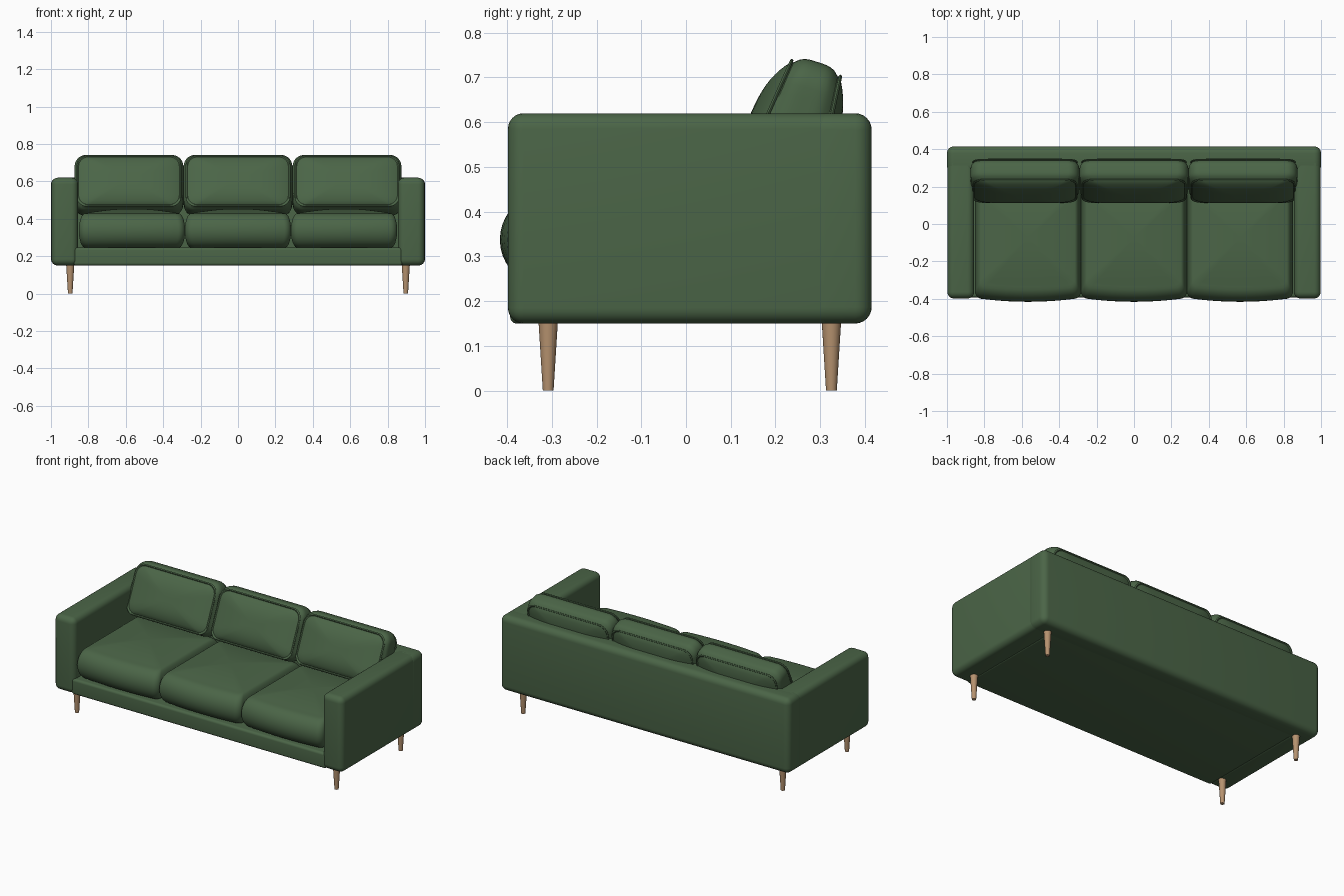
import bpy, bmesh, math
from mathutils import Matrix

if "Cube" in bpy.data.objects:
    bpy.data.objects.remove(bpy.data.objects["Cube"])


def material(name, rgb):
    m = bpy.data.materials.new(name)
    m.diffuse_color = (*rgb, 1)
    m.use_nodes = True
    m.node_tree.nodes["Principled BSDF"].inputs["Base Color"].default_value = m.diffuse_color
    return m


green = material("green fabric", (0.07, 0.13, 0.063))
wood = material("light wood", (0.47, 0.29, 0.16))


def finish(bm, name, mat, angle=40):
    bmesh.ops.recalc_face_normals(bm, faces=bm.faces[:])
    me = bpy.data.meshes.new(name)
    bm.to_mesh(me)
    bm.free()
    me.materials.append(mat)
    ob = bpy.data.objects.new(name, me)
    bpy.context.collection.objects.link(ob)
    bpy.ops.object.select_all(action='DESELECT')
    ob.select_set(True)
    bpy.context.view_layer.objects.active = ob
    bpy.ops.object.shade_smooth_by_angle(angle=math.radians(angle))
    return ob


def rounded_box(name, lo, hi, r):
    bm = bmesh.new()
    bmesh.ops.create_cube(bm, size=1)
    for v in bm.verts:
        v.co = [(a + b) / 2 + c * (b - a) for a, b, c in zip(lo, hi, v.co)]
    bmesh.ops.bevel(bm, geom=bm.edges[:], offset=r, segments=6, profile=0.5, affect='EDGES')
    return finish(bm, name, green)


def rounded_rect(hw, hd, r, corner=7, side=8):
    """Outline points of a rounded rectangle, with subdivided sides."""
    pts = []
    for k, (sx, sy) in enumerate([(1, 1), (-1, 1), (-1, -1), (1, -1)]):
        for i in range(corner + 1):
            a = math.pi / 2 * (k + i / corner)
            pts.append((sx * (hw - r) + r * math.cos(a), sy * (hd - r) + r * math.sin(a)))
    out, n = [], corner + 1
    for i, p in enumerate(pts):
        out.append(p)
        if i % n == corner:
            q = pts[(i + 1) % len(pts)]
            out += [(p[0] + (q[0] - p[0]) * j / side, p[1] + (q[1] - p[1]) * j / side)
                    for j in range(1, side)]
    return out


def loft(hw, hd, r, rings, shape):
    """Stack scaled outlines; rings hold (scale x, scale y, height), shape places each point."""
    bm = bmesh.new()
    outline = rounded_rect(hw, hd, r)
    loops = [[bm.verts.new(shape(x * sx, y * sy, h)) for x, y in outline] for sx, sy, h in rings]
    n = len(outline)
    for a, b in zip(loops, loops[1:]):
        for i in range(n):
            bm.faces.new((a[i], a[(i + 1) % n], b[(i + 1) % n], b[i]))
    bm.faces.new(loops[0])
    bm.faces.new(loops[-1])
    return bm


# Frame: base, back and arms
rounded_box("base", (-0.88, -0.393, 0.15), (0.88, 0.33, 0.247), 0.015)
rounded_box("backrest", (-1, 0.275, 0.15), (1, 0.415, 0.62), 0.037)
for s, side in ((-1, "left"), (1, "right")):
    x = sorted((s * 0.855, s * 0.998))
    rounded_box(side + "_arm", (x[0], -0.398, 0.15), (x[1], 0.36, 0.62), 0.035)

# Tapered legs
for sx in (-1, 1):
    for y, place in ((-0.308, "front"), (0.325, "back")):
        bm = bmesh.new()
        bmesh.ops.create_cone(bm, cap_ends=True, segments=24, radius1=0.012, radius2=0.022,
                              depth=0.16, matrix=Matrix.Translation((sx * 0.897, y, 0.08)))
        finish(bm, place + "_leg", wood)

# Seat cushions: round front, domed top, bowed front edge
HW, HD = 0.284, 0.3225
seat_rings = []
for i in range(17):
    a = math.pi * (i / 16 - 0.5)
    inset = 1 - math.cos(a)
    seat_rings.append((1 - 0.035 * inset / HW, 1 - 0.075 * inset / HD, 0.3375 + 0.0925 * math.sin(a)))
sx0, sy0, top = seat_rings[-1]
for i in range(1, 11):
    t = 1 - i / 10.3
    seat_rings.append((sx0 * t, sy0 * t, top + 0.024 * (1 - t ** 2)))
for cx in (-0.567, 0, 0.567):
    def seat_shape(x, y, h):
        bow = 0.021 * max(0, 1 - (x / HW) ** 2) * max(0, -y / HD)
        return (cx + x, -0.0725 + y - bow, h)
    finish(loft(HW, HD, 0.035, seat_rings, seat_shape), "seat_cushion", green)

# Back cushions: puffed panels, piped seams, bulging side band, wider at the bottom
BW, BH, TILT = 0.273, 0.143, math.radians(-18)
half = []                                   # (outset, depth -1..1, extra puff)
for i in range(10):
    t = (i + 0.3) / 10
    half.append((None, t, 0.036 * (1 - t ** 3)))
pipe = [(0.006 * math.sin(a) + 0.001, -0.004 * math.cos(a)) for a in
        [math.pi * k / 6 for k in range(7)]]
rings = [(t, t, (-1, -p)) for _, t, p in half]
grow = lambda o, d, p: (1 + o / BW, 1 + o / BH, (d, p))
rings.append(grow(-0.004, -1, 0))
rings += [grow(o, -1, p) for o, p in pipe]
for i in range(11):
    u = -1 + 2 * i / 10
    rings.append(grow(0.001 + 0.017 * (1 - u ** 4), u * 0.9, 0))
rings += [grow(o, 1, p) for o, p in pipe]
rings.append(grow(-0.004, 1, 0))
rings += [(t, t, (1, p * 0.7)) for _, t, p in reversed(half)]
rot = Matrix.Rotation(TILT, 4, 'X')
for cx in (-0.583, 0, 0.583):
    place = Matrix.Translation((cx, 0.2455, 0.581)) @ rot

    def back_shape(x, z, h):
        d, puff = h
        depth = 0.0575 + 0.03 * (0.5 - z / (2 * BH))
        return (x, d * depth + puff, z)
    bm = loft(BW, BH, 0.055, rings, back_shape)
    bmesh.ops.transform(bm, matrix=place, verts=bm.verts[:])
    finish(bm, "back_cushion", green)
